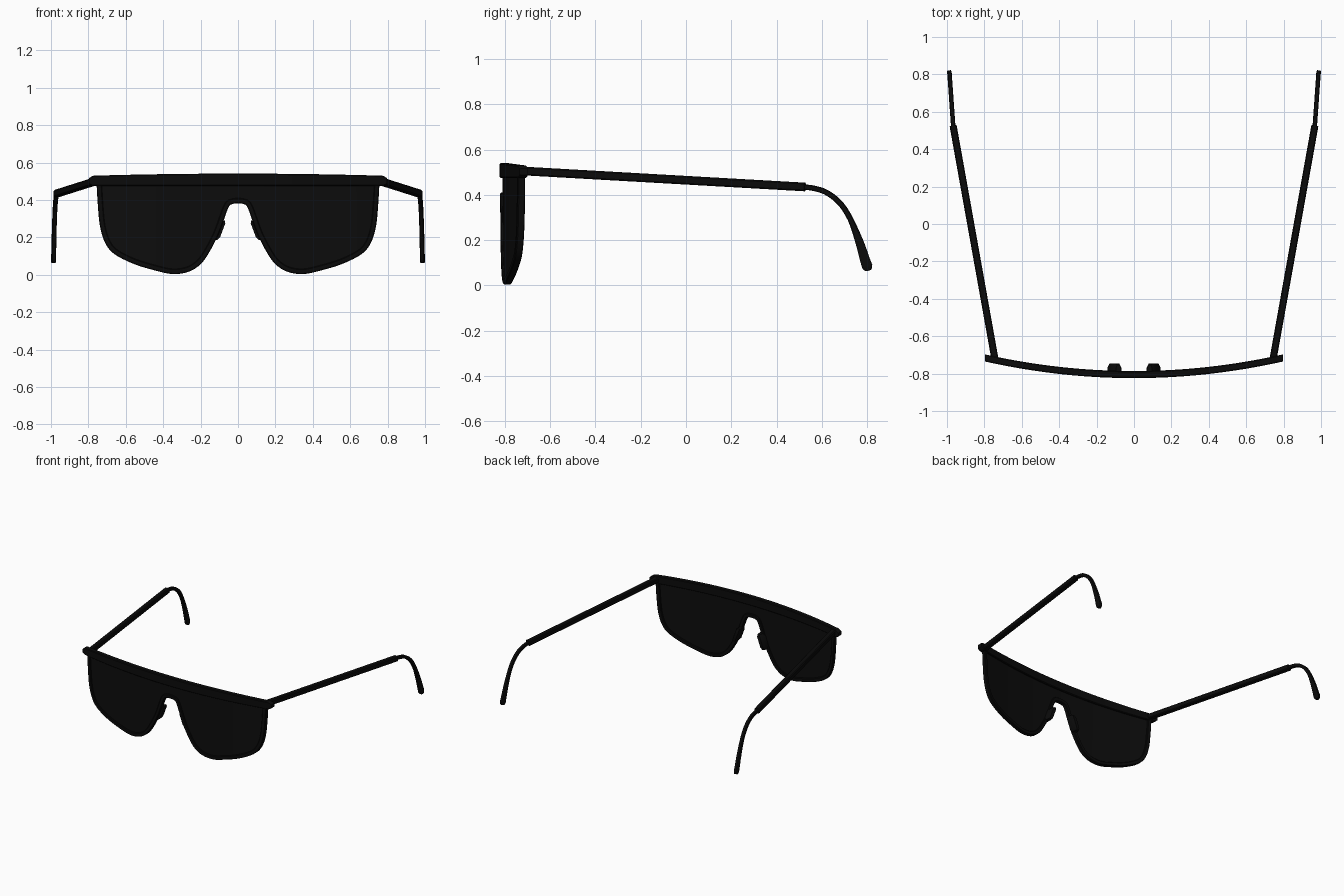
import bpy, bmesh, math
from mathutils import Vector

if "Cube" in bpy.data.objects:
    bpy.data.objects.remove(bpy.data.objects["Cube"])


def material(name, c):
    m = bpy.data.materials.new(name)
    m.diffuse_color = (c, c, c, 1)
    m.use_nodes = True
    m.node_tree.nodes["Principled BSDF"].inputs["Base Color"].default_value = m.diffuse_color
    return m


FRAME = material("black frame", 0.0032)
LENS = material("dark lens", 0.0038)


def loft(name, sections, mat, cap_start=True):
    """Skin a list of equal-length loops on the right side and mirror it to the left."""
    bm = bmesh.new()
    rings = [[bm.verts.new(p) for p in s] for s in sections]
    n = len(rings[0])
    for a, b in zip(rings, rings[1:]):
        for i in range(n):
            j = (i + 1) % n
            bm.faces.new((a[i], a[j], b[j], b[i]))
    bm.faces.new(rings[-1])
    if cap_start:
        bm.faces.new(rings[0])
    bmesh.ops.recalc_face_normals(bm, faces=bm.faces)
    me = bpy.data.meshes.new(name)
    bm.to_mesh(me)
    bm.free()
    me.materials.append(mat)
    me.shade_smooth()
    me.set_sharp_from_angle(angle=math.radians(35))
    ob = bpy.data.objects.new(name, me)
    bpy.context.collection.objects.link(ob)
    mod = ob.modifiers.new("mirror", 'MIRROR')
    mod.merge_threshold = 0.0005
    return ob


def smooth_path(pts, steps=5):
    """Catmull-Rom samples through 2D points."""
    p = [Vector(q) for q in pts]
    p = [2 * p[0] - p[1]] + p + [2 * p[-1] - p[-2]]
    out = []
    for a, b, c, d in zip(p, p[1:], p[2:], p[3:]):
        for k in range(steps):
            t = k / steps
            out.append(0.5 * (2 * b + (c - a) * t + (2 * a - 5 * b + 4 * c - d) * t * t
                              + (3 * b - a - 3 * c + d) * t ** 3))
    return out + [p[-2]]


def face_y(x):
    """Wrap-around curve of the front."""
    return -0.805 + 0.14 * x * x


# Lower outline of the right half of the shield, from the bridge to the outer edge
outline = smooth_path([(0, 0.382), (0.03, 0.378), (0.053, 0.355), (0.107, 0.21), (0.176, 0.085),
                       (0.23, 0.033), (0.285, 0.01), (0.35, 0.004), (0.42, 0.017), (0.55, 0.055),
                       (0.66, 0.11), (0.71, 0.17), (0.738, 0.26), (0.75, 0.38), (0.757, 0.5)])

# Shield lens
loft("lens", [[(p.x, face_y(p.x) + dy, z) for dy, z in
               ((-0.006, p.y + 0.004), (0.006, p.y + 0.004), (0.006, 0.505), (-0.006, 0.505))]
              for p in outline], LENS, cap_start=False)

# Raised rim along the lens edge
rim = []
for i, p in enumerate(outline):
    t = outline[min(i + 1, len(outline) - 1)] - outline[max(i - 1, 0)]
    inward = Vector((0, 1)) if i == 0 else Vector((-t.y, t.x)).normalized()
    ring = []
    for off, dy in ((0, -0.012), (0.004, -0.016), (0.024, -0.016), (0.028, -0.012),
                    (0.028, 0.012), (0.024, 0.016), (0.004, 0.016), (0, 0.012)):
        q = p + inward * off
        ring.append((q.x, face_y(q.x) + dy, q.y))
    rim.append(ring)
loft("rim", rim, FRAME, cap_start=False)


# Brow bar with a blunt end
def brow_ring(x, scale=1.0):
    top, bottom = 0.541 - 0.012 * (x / 0.8) ** 2, 0.475
    mid, h = (top + bottom) / 2, (top - bottom) / 2 * scale
    return [(x, face_y(x) + u, mid + v * h) for u, v in
            ((-0.019, -0.85), (-0.019, 0.85), (-0.014, 1), (0.014, 1),
             (0.019, 0.85), (0.019, -0.85), (0.014, -1), (-0.014, -1))]


loft("brow_bar", [brow_ring(0.77 * i / 20) for i in range(21)]
     + [brow_ring(0.785, 0.85), brow_ring(0.797, 0.5)], FRAME, cap_start=False)


def strip(name, path, mat):
    """Rounded bar along a path of (point, half width, half height)."""
    pts = [Vector(p[0]) for p in path]
    rings = []
    for i, (_, w, h) in enumerate(path):
        t = (pts[min(i + 1, len(pts) - 1)] - pts[max(i - 1, 0)]).normalized()
        side = t.cross(Vector((0, 0, 1))).normalized()
        up = side.cross(t)
        rings.append([pts[i] + side * u * w + up * v * h for u, v in
                      ((-1, -0.7), (-1, 0.7), (-0.7, 1), (0.7, 1),
                       (1, 0.7), (1, -0.7), (0.7, -1), (-0.7, -1))])
    return loft(name, rings, mat)


# Straight temple arms
strip("temple_arm", [((0.743, -0.725, 0.506), 0.019, 0.019),
                     ((0.967, 0.525, 0.435), 0.019, 0.019)], FRAME)

# Curved ear hooks with a thicker rounded end
hook = smooth_path([(0.50, 0.436), (0.56, 0.43), (0.62, 0.411), (0.68, 0.364), (0.725, 0.295),
                    (0.765, 0.195), (0.79, 0.115), (0.80, 0.085)], 4)
path = []
for p in hook:
    grow = max(0, (p.x - 0.73) / 0.07)
    path.append(((0.965 + 0.021 * (p.x - 0.5) / 0.3, p.x, p.y), 0.012, 0.012 + 0.011 * grow))
path += [((0.9865, 0.804, 0.073), 0.012, 0.018), ((0.987, 0.806, 0.066), 0.011, 0.010)]
strip("ear_hook", path, FRAME)

# Nose pads leaning along the bridge cutout
pads = []
for x, z, s in ((0.083, 0.29, 0.6), (0.09, 0.275, 1), (0.118, 0.2, 1), (0.124, 0.185, 0.6)):
    pads.append([(x + u * s, face_y(x) + d * (0.7 + 0.3 * s), z) for u, d in
                 ((-0.022, 0), (-0.022, 0.035), (-0.012, 0.058),
                  (0.012, 0.058), (0.024, 0.035), (0.024, 0))])
loft("nose_pad", pads, FRAME)
